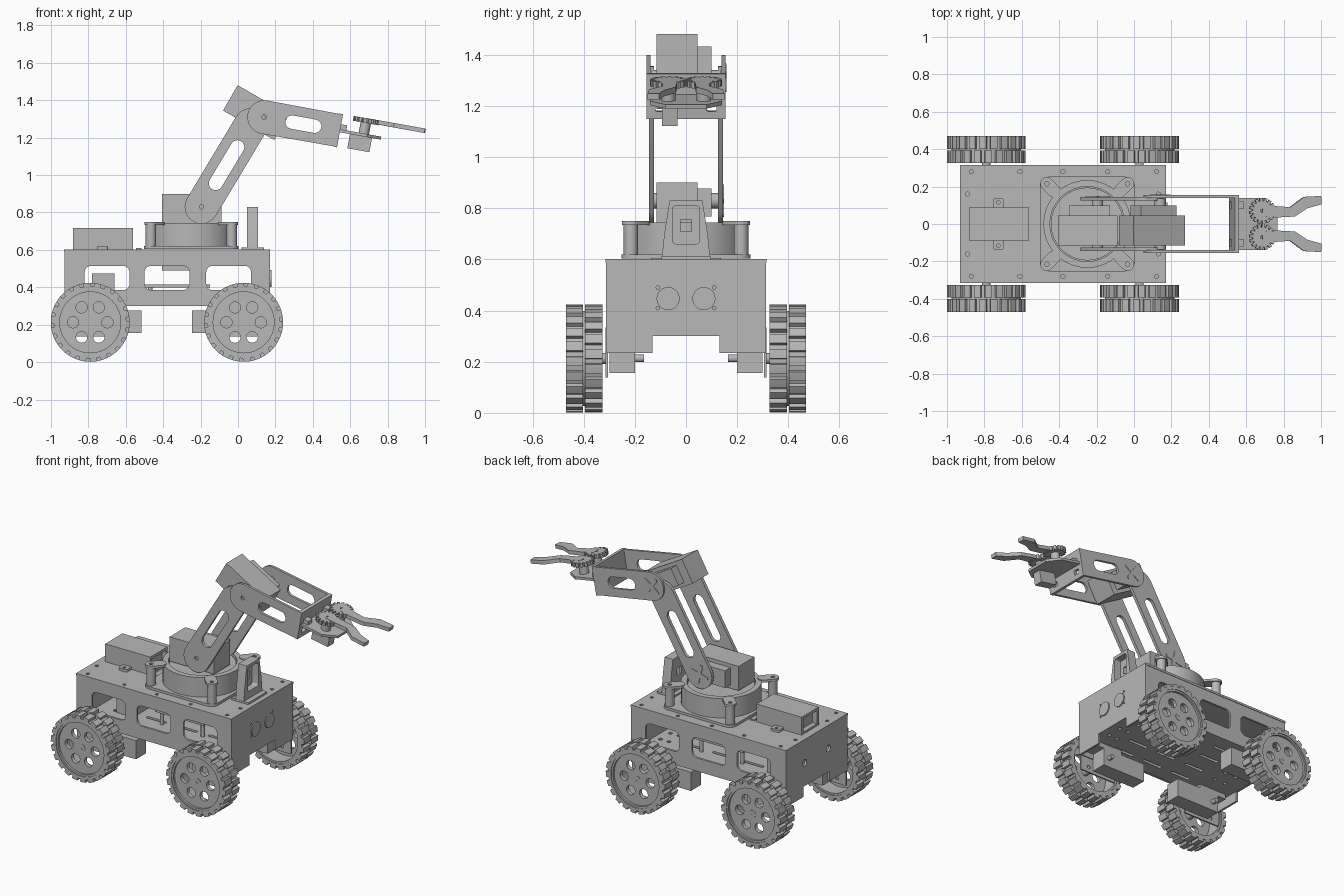
import bpy, bmesh
from math import sin, cos, pi, radians
from mathutils import Matrix

if "Cube" in bpy.data.objects:
    bpy.data.objects.remove(bpy.data.objects["Cube"], do_unlink=True)

GREY = bpy.data.materials.new("mid_grey")
GREY.use_nodes = True
GREY.diffuse_color = (0.48, 0.48, 0.48, 1)
GREY.node_tree.nodes["Principled BSDF"].inputs["Base Color"].default_value = (0.48, 0.48, 0.48, 1)
made = []

# Plane orientations: flat, facing front/back, facing the ends
FLAT = Matrix.Identity(4)
SIDE = Matrix.Rotation(pi / 2, 4, 'X')
END = Matrix.Rotation(pi / 2, 4, 'Z') @ SIDE


def at(x, y, z):
    return Matrix.Translation((x, y, z))


# Outline helpers
def circle(x, y, r, n=32):
    return [(x + r * cos(2 * pi * i / n), y + r * sin(2 * pi * i / n)) for i in range(n)]


def rect(x0, x1, y0, y1):
    return [(x0, y0), (x1, y0), (x1, y1), (x0, y1)]


def rrect(x0, x1, y0, y1, r, n=6):
    corners = [(x1 - r, y1 - r), (x0 + r, y1 - r), (x0 + r, y0 + r), (x1 - r, y0 + r)]
    return [(cx + r * cos(pi / 2 * (k + i / n)), cy + r * sin(pi / 2 * (k + i / n)))
            for k, (cx, cy) in enumerate(corners) for i in range(n + 1)]


def slot(x0, x1, r):
    return rrect(x0, x1, -r, r, r * 0.999)


def notched(x0, x1, n0, n1):
    """Wall outline with a raised middle between two legs."""
    return [(x0, 0.235), (n0, 0.235), (n0, 0.3), (n1, 0.3), (n1, 0.235), (x1, 0.235),
            (x1, 0.595), (x0, 0.595)]


def gear(x, y, r0, r1, n, phase=0):
    teeth = ((0, r1), (0.3, r1), (0.6, r1), (0.65, r0), (0.95, r0))
    return [(x + r * cos(2 * pi * (i + f + phase) / n), y + r * sin(2 * pi * (i + f + phase) / n))
            for i in range(n) for f, r in teeth]


def finish(name, mesh):
    obj = bpy.data.objects.new(name, mesh)
    bpy.context.scene.collection.objects.link(obj)
    mesh.materials.clear()
    mesh.materials.append(GREY)
    made.append(obj)


def plate(name, loops, thick, place=FLAT):
    """Extruded outline; every loop after the first is a hole."""
    curve = bpy.data.curves.new(name, 'CURVE')
    curve.dimensions = '2D'
    curve.fill_mode = 'BOTH'
    curve.extrude = thick / 2
    for loop in loops:
        spline = curve.splines.new('POLY')
        spline.points.add(len(loop) - 1)
        for point, (x, y) in zip(spline.points, loop):
            point.co = (x, y, 0, 1)
        spline.use_cyclic_u = True
    tmp = bpy.data.objects.new("outline", curve)
    bpy.context.scene.collection.objects.link(tmp)
    graph = bpy.context.evaluated_depsgraph_get()
    mesh = bpy.data.meshes.new_from_object(tmp.evaluated_get(graph))
    bpy.data.objects.remove(tmp, do_unlink=True)
    bpy.data.curves.remove(curve)
    bm = bmesh.new()
    bm.from_mesh(mesh)
    bmesh.ops.remove_doubles(bm, verts=bm.verts, dist=1e-5)
    bmesh.ops.recalc_face_normals(bm, faces=bm.faces)
    bm.transform(place)
    bm.to_mesh(mesh)
    bm.free()
    finish(name, mesh)


def box(name, x, y, z, place=FLAT):
    """Box from (low, high) pairs."""
    mesh = bpy.data.meshes.new(name)
    bm = bmesh.new()
    bmesh.ops.create_cube(bm, size=1)
    scale = Matrix.Diagonal((x[1] - x[0], y[1] - y[0], z[1] - z[0], 1))
    bm.transform(place @ at(sum(x) / 2, sum(y) / 2, sum(z) / 2) @ scale)
    bm.to_mesh(mesh)
    bm.free()
    finish(name, mesh)


def disc(name, r, thick, place, hole=0):
    loops = [circle(0, 0, r)] + ([circle(0, 0, hole)] if hole else [])
    plate(name, loops, thick, place)


# Wheels, motors and brackets
for ax, inner in ((-0.79, 1), (0.03, -1)):
    for s in (-1, 1):
        def wheel_at(y):
            return at(ax, s * y, 0.213) @ SIDE
        for y, phase in ((0.36, 0), (0.436, 0.5)):
            plate("tyre_tread", [gear(0, 0, 0.193, 0.211, 22, phase), circle(0, 0, 0.175, 48)],
                  0.068, wheel_at(y))
        plate("wheel_rim", [circle(0, 0, 0.186, 48), circle(0, 0, 0.163, 48)], 0.135, wheel_at(0.398))
        holes = [circle(0.092 * cos(k * pi / 3), 0.092 * sin(k * pi / 3), 0.03, 20) for k in range(6)]
        plate("wheel_disc", [circle(0, 0, 0.17, 48)] + holes, 0.025, wheel_at(0.44))
        disc("wheel_hub", 0.022, 0.14, wheel_at(0.385), 0.008)
        disc("motor_shaft", 0.015, 0.04, wheel_at(0.185))
        ends = sorted((ax - inner * 0.04, ax + inner * 0.275))
        ys = sorted((s * 0.2, s * 0.3))
        box("motor", ends, ys, (0.155, 0.275))
        box("motor_mount", (ax - 0.1, ax + 0.1), ys, (0.27, 0.305))
        plate("motor_bracket", [rect(-0.132, 0.132, -0.075, 0.12), circle(-0.07, -0.04, 0.012, 10),
                                circle(0.07, -0.04, 0.012, 10)], 0.01, wheel_at(0.309))

# Chassis walls
windows = [rrect(x, x + 0.24, 0.385, 0.515, 0.035) for x in (-0.82, -0.5, -0.17)]
for s in (-1, 1):
    plate("side_wall", [notched(-0.925, 0.165, -0.65, -0.11)] + windows, 0.014,
          at(0, s * 0.305, 0) @ SIDE)
wall = notched(-0.312, 0.312, -0.13, 0.13)
pins = [circle(s * 0.11, z, 0.007, 8) for s in (-1, 1) for z in (0.41, 0.49)]
plate("front_panel", [wall] + pins, 0.014, at(0.165, 0, 0) @ END)
for s in (-1, 1):
    disc("range_sensor", 0.045, 0.05, at(0.154, s * 0.07, 0.447) @ END)
rear_holes = [circle(s * 0.12, 0.45, 0.021, 16) for s in (-1, 1)]
plate("rear_panel", [wall] + rear_holes, 0.014, at(-0.92, 0, 0) @ END)

# Decks
screws = [circle(x, s * 0.28, 0.011, 10) for x in (-0.87, -0.61, -0.38, -0.14, 0.12) for s in (-1, 1)]
screws += [circle(x, s * 0.16, 0.011, 10) for x in (-0.89, 0.13) for s in (-1, 1)]
plate("top_deck", [rect(-0.93, 0.172, -0.315, 0.315)] + screws, 0.014, at(0, 0, 0.595))
box("cable_cover", (-0.545, -0.515), (-0.08, 0.085), (0.6, 0.61))
vents = [rrect(x, x + 0.14, y - 0.01, y + 0.01, 0.009) for x in (-0.6, -0.38, -0.16)
         for y in (-0.2, -0.07, 0.07, 0.2)]
vents += [circle(x, y, 0.013, 10) for x in (-0.8, -0.72, 0.05, 0.11) for y in (-0.1, 0, 0.1)]
plate("lower_deck", [rect(-0.915, 0.16, -0.3, 0.3)] + vents, 0.015, at(0, 0, 0.309))
box("control_block", (-0.78, -0.66), (-0.12, 0.12), (0.316, 0.475))
box("circuit_board", (-0.5, -0.15), (-0.13, 0.13), (0.4, 0.415))
for x in (-0.47, -0.18):
    for y in (-0.1, 0.1):
        disc("board_standoff", 0.012, 0.09, at(x, y, 0.358))
box("turntable_servo", (-0.405, -0.2), (-0.06, 0.06), (0.49, 0.6))

# Battery case on the deck
plate("battery_case", [rect(-0.087, 0.087, 0.6, 0.717), rect(-0.07, 0.07, 0.615, 0.7)],
      0.32, at(-0.722, 0, 0) @ END)
box("battery_core", (-0.85, -0.59), (-0.071, 0.071), (0.612, 0.702))
plate("battery_tabs", [rrect(-0.755, -0.695, -0.137, 0.137, 0.012), circle(-0.725, 0.115, 0.01, 10),
                       circle(-0.725, -0.115, 0.01, 10)], 0.016, at(0, 0, 0.61))

# Upright sensor bracket
frame = [(-0.095, 0.6), (0.095, 0.6), (0.085, 0.7), (0.064, 0.83), (-0.064, 0.83), (-0.085, 0.7)]
plate("sensor_housing", [frame, rrect(-0.053, 0.053, 0.66, 0.81, 0.015)], 0.045, at(0.085, 0, 0) @ END)
plate("sensor_back", [frame, rect(-0.022, 0.022, 0.71, 0.757)], 0.015, at(0.056, 0, 0) @ END)
box("sensor_foot", (0.02, 0.14), (-0.095, 0.095), (0.6, 0.614))

# Turntable
TX = -0.25
plate("turntable_base", [rrect(-0.253, 0.253, -0.253, 0.253, 0.05)], 0.016, at(TX, 0, 0.612))
disc("turntable_ring", 0.235, 0.125, at(TX, 0, 0.682), 0.2)
disc("turntable_disc", 0.195, 0.1, at(TX, 0, 0.682))
for k in range(4):
    turn = at(TX, 0, 0) @ Matrix.Rotation(pi / 4 + k * pi / 2, 4, 'Z')
    disc("turntable_post", 0.028, 0.13, turn @ at(0.305, 0, 0.675))
    plate("turntable_lug", [slot(0.215, 0.34, 0.035), circle(0.305, 0, 0.012, 10)], 0.016,
          turn @ at(0, 0, 0.742))


# Servos and arm links
def servo(place):
    box("servo_body", (-0.158, 0.158), (-0.115, 0.045), (-0.078, 0.078), place)
    box("servo_step", (-0.1, 0.12), (0.04, 0.1), (-0.055, 0.055), place)


SHOULDER = at(-0.195, 0, 0.83) @ Matrix.Rotation(radians(-59), 4, 'Y')
ELBOW = at(0.14, 0, 1.31) @ Matrix.Rotation(radians(10.2), 4, 'Y')
servo(at(-0.2475, 0, 0.822))
servo(at(0.096, 0, 1.334) @ Matrix.Rotation(radians(30), 4, 'Y'))
pivot = circle(0, 0, 0.012, 12)
upper = [(0.395, -0.088), (0.395, 0.088)] + [(0.09 * cos(a), 0.09 * sin(a))
                                           for a in [pi / 2 + pi * i / 16 for i in range(17)]]
for s in (-1, 1):
    low, high = SHOULDER @ at(0, s * 0.135, 0) @ SIDE, ELBOW @ at(0, s * 0.147, 0) @ SIDE
    plate("lower_arm_link", [slot(-0.09, 0.6, 0.09), slot(0.11, 0.41, 0.037), pivot], 0.02, low)
    plate("upper_arm_link", [upper, slot(0.115, 0.31, 0.036), pivot], 0.016, high)
    for name, place, off in (("shoulder", SHOULDER, 0.145), ("elbow", ELBOW, 0.155)):
        disc(name + "_pin", 0.03, 0.05, place @ at(0, s * 0.11, 0) @ SIDE)
        if s > 0:
            for a in (pi / 4, -pi / 4):
                plate(name + "_horn", [slot(-0.065, 0.065, 0.012)], 0.008,
                      place @ at(0, off, 0) @ SIDE @ Matrix.Rotation(a, 4, 'Z'))
wrist_slots = [rrect(s * 0.1 - 0.02, s * 0.1 + 0.02, -0.06, -0.03, 0.008) for s in (-1, 1)]
plate("wrist_plate", [rect(-0.155, 0.155, -0.09, 0.09)] + wrist_slots, 0.022, ELBOW @ at(0.401, 0, 0) @ END)

# Gripper
palm = [(0.41, -0.14), (0.56, -0.14), (0.635, -0.08), (0.635, 0.08), (0.56, 0.14), (0.41, 0.14)]
plate("gripper_palm", [palm], 0.016, ELBOW)
box("gripper_servo", (0.467, 0.587), (-0.093, -0.033), (-0.085, 0), ELBOW)
finger = [(0.54, 0.095), (0.62, 0.095), (0.69, 0.09), (0.765, 0.145), (0.858, 0.15),
          (0.861, 0.105), (0.785, 0.085), (0.715, 0.04), (0.62, 0.035), (0.54, 0.04)]
for s in (-1, 1):
    plate("gripper_gear", [gear(0.54, s * 0.07, 0.053, 0.07, 16, 0 if s > 0 else 0.5),
                           circle(0.54, s * 0.07, 0.01, 12)], 0.026, ELBOW @ at(0, 0, 0.078))
    plate("gripper_finger", [[(x, s * y) for x, y in finger]], 0.024, ELBOW @ at(0, 0, 0.08))
    disc("gripper_post", 0.028, 0.07, ELBOW @ at(0.54, s * 0.07, 0.035))
    box("palm_tab", (0.41, 0.445), sorted((s * 0.08, s * 0.12)), (0, 0.035), ELBOW)

# Smooth round walls, keep edges crisp
bpy.ops.object.select_all(action='DESELECT')
for obj in made:
    obj.select_set(True)
bpy.context.view_layer.objects.active = made[0]
bpy.ops.object.shade_smooth_by_angle(angle=radians(25))
